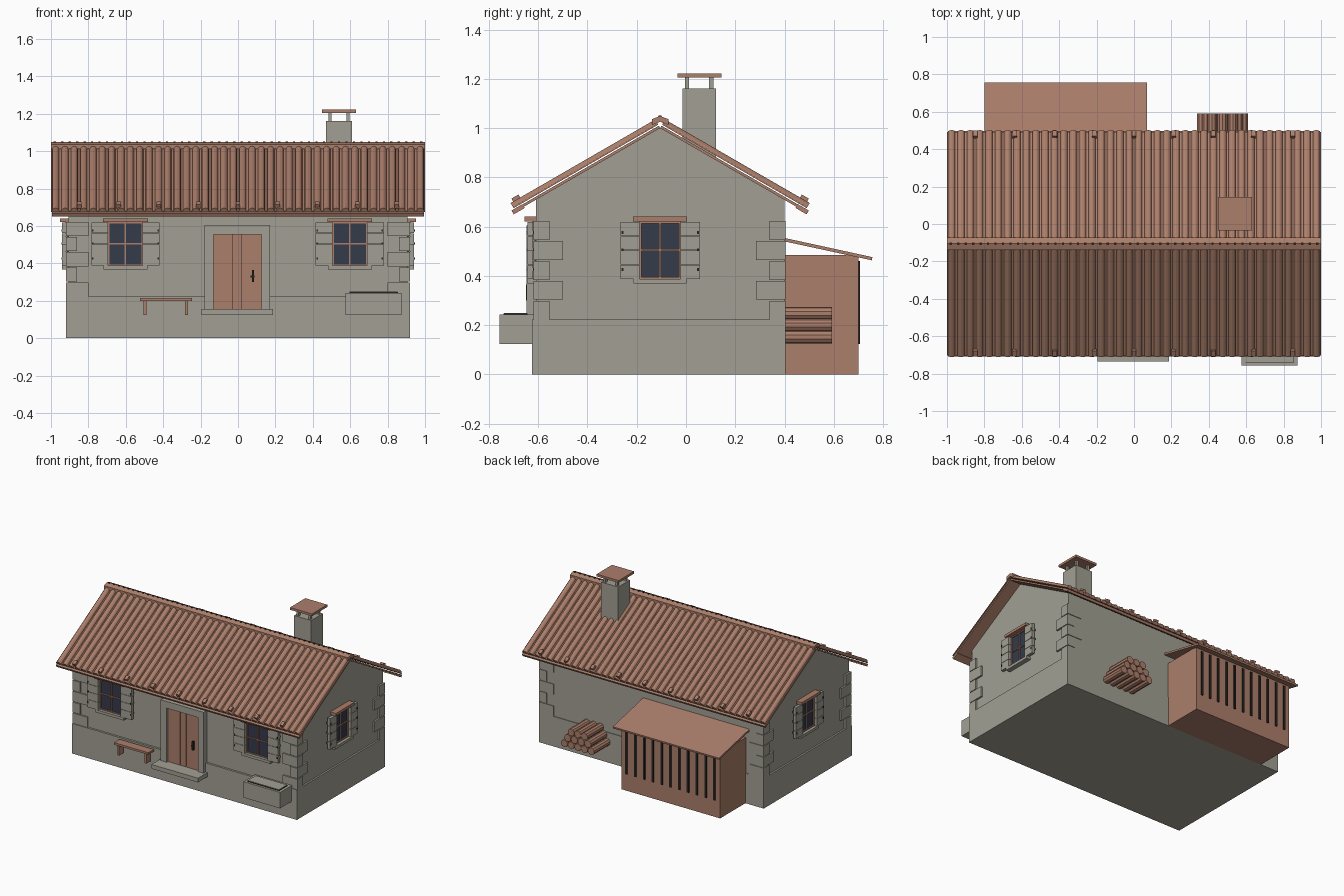
import bpy, bmesh, math
from mathutils import Matrix

if "Cube" in bpy.data.objects:
    bpy.data.objects.remove(bpy.data.objects["Cube"])


def material(name, rgb):
    m = bpy.data.materials.new(name)
    m.diffuse_color = (*rgb, 1)
    m.use_nodes = True
    m.node_tree.nodes["Principled BSDF"].inputs["Base Color"].default_value = m.diffuse_color
    return m


STONE = material("grey stone", (0.36, 0.35, 0.295))
WOOD = material("red brown wood", (0.41, 0.21, 0.145))
GLASS = material("dark blue glass", (0.035, 0.043, 0.07))
IRON = material("black iron", (0.02, 0.018, 0.016))
YC = -0.105          # ridge line in y
I = Matrix.Identity(4)


def finish(name, bm, mat, m=I):
    bm.transform(m)
    bmesh.ops.recalc_face_normals(bm, faces=bm.faces)
    me = bpy.data.meshes.new(name)
    bm.to_mesh(me)
    bm.free()
    me.materials.append(mat)
    ob = bpy.data.objects.new(name, me)
    bpy.context.collection.objects.link(ob)
    return ob


def boxes(name, mat, items, m=I):
    """items: (x0, x1, y0, y1, z0, z1)"""
    bm = bmesh.new()
    for x0, x1, y0, y1, z0, z1 in items:
        t = Matrix.Translation(((x0 + x1) / 2, (y0 + y1) / 2, (z0 + z1) / 2))
        s = Matrix.Diagonal((abs(x1 - x0), abs(y1 - y0), abs(z1 - z0), 1))
        bmesh.ops.create_cube(bm, size=1, matrix=t @ s)
    return finish(name, bm, mat, m)


def prism(name, mat, profiles, a, b, m=I):
    """Extrude (y, z) profiles along x from a to b."""
    bm = bmesh.new()
    for pts in profiles:
        f = bm.faces.new([bm.verts.new((a, y, z)) for y, z in pts])
        g = bmesh.ops.extrude_face_region(bm, geom=[f])["geom"]
        vs = [v for v in g if isinstance(v, bmesh.types.BMVert)]
        bmesh.ops.translate(bm, verts=vs, vec=(b - a, 0, 0))
    return finish(name, bm, mat, m)


# Walls, plinth and corner stones
boxes("plinth", STONE, [(-0.92, 0.92, -0.625, 0.405, 0, 0.222)])
prism("gabled_walls", STONE,
      [[(-0.61, 0.2), (0.40, 0.2), (0.40, 0.709), (YC, 1.0), (-0.61, 0.709)]], -0.907, 0.907)
quoins = []
for sx in (-1, 1):
    for y, sy in ((-0.62, 1), (0.405, -1)):
        for i in range(5):
            lx, ly = (0.12, 0.065) if i % 2 == 0 else (0.06, 0.12)
            z = 0.222 + i * 0.081
            quoins.append((sx * 0.92, sx * (0.92 - lx), y, y + sy * ly, z, z + 0.076))
boxes("corner_stones", STONE, quoins)

# Roof: a thin deck with rounded tile rows above it on each slope
C, S = math.cos(math.radians(30)), 0.5
N, L = 40, 0.678
pitch = 2 / N
for side, label in ((-1, "front"), (1, "back")):
    slope = Matrix(((1, 0, 0, 0), (0, side * C, side * S, YC), (0, -S, C, 1.0), (0, 0, 0, 1)))
    boxes(label + "_roof_deck", WOOD, [(-0.995, 0.995, 0, L, 0, 0.011),
                                       (-0.995, 0.995, L - 0.04, L + 0.012, -0.006, 0.012)], slope)
    # channel strip plus half-round cover for every row
    rows = []
    for i in range(N):
        xc = -1 + pitch * (i + 0.5)
        arch = [(xc + 0.019 * math.cos(math.pi * k / 6), 0.022 + 0.018 * math.sin(math.pi * k / 6))
                for k in range(7)]
        rows.append(arch + [(xc - 0.019, 0.016), (xc + 0.019, 0.016)])
    swap = Matrix(((0, 1, 0, 0), (1, 0, 0, 0), (0, 0, 1, 0), (0, 0, 0, 1)))
    prism(label + "_roof_tiles", WOOD, rows, 0.0, L, slope @ swap)
    boxes(label + "_tile_channels", WOOD, [(-1, 1, 0, L, 0.016, 0.021)], slope)
    boxes(label + "_eave_clips", WOOD,
          [(k * 0.2125 - 0.012, k * 0.2125 + 0.012, L - 0.045, L - 0.012, 0.03, 0.054)
           for k in range(-4, 5)], slope)

# Ridge cap with a row of studs
prism("ridge_cap", WOOD, [[(YC - 0.034, 1.012), (YC - 0.034, 1.036), (YC, 1.049),
                           (YC + 0.034, 1.036), (YC + 0.034, 1.012), (YC, 1.026)]], -1, 1)
boxes("ridge_studs", IRON, [(-0.98 + k * 0.04 - 0.006, -0.98 + k * 0.04 + 0.006,
                             YC - 0.006, YC + 0.006, 1.04, 1.051) for k in range(50)])

# Chimney
boxes("chimney_stack", STONE, [(0.47, 0.61, -0.015, 0.122, 0.8, 1.16)])
boxes("chimney_posts", STONE, [(x, x + 0.018, y, y + 0.018, 1.16, 1.207)
                               for x in (0.483, 0.579) for y in (-0.005, 0.094)])
boxes("chimney_cap", WOOD, [(0.45, 0.63, -0.035, 0.145, 1.205, 1.222)])


# Windows: local x along the wall, -y outwards
def window(label, m, half, sw):
    z0, z1 = 0.388, 0.62
    zm = (z0 + z1) / 2
    boxes(label + "_glass", GLASS, [(-half, half, -0.006, 0.01, z0, z1)], m)
    t = 0.007
    boxes(label + "_frame", WOOD, [(-half, -half + t, -0.014, 0, z0, z1),
                                   (half - t, half, -0.014, 0, z0, z1),
                                   (-half, half, -0.014, 0, z0, z0 + t),
                                   (-half, half, -0.014, 0, z1 - t, z1),
                                   (-0.004, 0.004, -0.014, 0, z0, z1),
                                   (-half, half, -0.0135, 0, zm - 0.004, zm + 0.004)], m)
    boxes(label + "_lintel", WOOD, [(-half - 0.027, half + 0.027, -0.045, 0, z1, z1 + 0.02)], m)
    boxes(label + "_sill", STONE, [(-half - 0.025, half + 0.025, -0.035, 0, z0 - 0.02, z0)], m)
    shutters, hinges = [], []
    for s in (-1, 1):
        a, b = s * half, s * (half + sw)
        for k in range(4):
            h = (z1 - z0) / 4
            shutters.append((a, b, -0.034, -0.012, z0 + k * h, z0 + (k + 1) * h - 0.002))
        hinges += [(b - s * 0.012, b - s * 0.004, -0.038, 0, z, z + 0.012) for z in (0.42, 0.5, 0.57)]
    boxes(label + "_shutters", STONE, shutters, m)
    boxes(label + "_hinges", IRON, hinges, m)


T, R = Matrix.Translation, Matrix.Rotation
window("front_left_window", T((-0.602, -0.61, 0)), 0.0925, 0.09)
window("front_right_window", T((0.598, -0.61, 0)), 0.0925, 0.09)
window("right_window", T((0.907, YC, 0)) @ R(math.pi / 2, 4, "Z"), 0.083, 0.078)
window("left_window", T((-0.907, YC, 0)) @ R(-math.pi / 2, 4, "Z"), 0.083, 0.078)

# Door with surround, step and handle
boxes("door_surround", STONE, [(-0.18, -0.13, -0.648, -0.6, 0.155, 0.605),
                               (0.125, 0.172, -0.648, -0.6, 0.155, 0.605),
                               (-0.13, 0.125, -0.648, -0.6, 0.555, 0.605)])
boxes("door_backing", IRON, [(-0.13, 0.125, -0.628, -0.6, 0.155, 0.555)])
boxes("door_planks", WOOD, [(a, b, -0.634, -0.61, 0.155, 0.555)
                            for a, b in ((-0.13, -0.03), (-0.026, 0.018), (0.022, 0.125))])
boxes("door_handle", IRON, [(0.076, 0.086, -0.65, -0.63, 0.3, 0.365),
                            (0.068, 0.088, -0.644, -0.63, 0.325, 0.335)])
boxes("door_step", STONE, [(-0.195, 0.187, -0.735, -0.62, 0.124, 0.155)])

# Bench and trough in front
boxes("bench", WOOD, [(-0.525, -0.245, -0.7, -0.635, 0.2, 0.215),
                      (-0.505, -0.49, -0.69, -0.64, 0.124, 0.2),
                      (-0.283, -0.268, -0.69, -0.64, 0.124, 0.2)])
boxes("trough", STONE, [(0.575, 0.875, -0.757, -0.62, 0.124, 0.242),
                        (0.597, 0.853, -0.739, -0.645, 0.247, 0.25)])
boxes("trough_seam", IRON, [(0.595, 0.855, -0.741, -0.643, 0.24, 0.247)])

# Lean-to shed with slatted back
boxes("shed_body", WOOD, [(-0.77, 0.04, 0.40, 0.7, 0, 0.484)])
prism("shed_roof", WOOD, [[(0.39, 0.542), (0.755, 0.463), (0.757, 0.476), (0.39, 0.556)]], -0.8, 0.07)
boxes("shed_slots", IRON, [(-0.725 + k * 0.072 - 0.008, -0.725 + k * 0.072 + 0.008,
                            0.69, 0.707, 0.124, 0.46) for k in range(11)])

# Stacked firewood: rows of five, four and three
bm = bmesh.new()
r = 0.0275
for row in range(3):
    for k in range(5 - row):
        pos = (0.473 + (k - (4 - row) / 2) * 2 * r, 0.497, 0.152 + row * r * math.sqrt(3))
        bmesh.ops.create_cone(bm, cap_ends=True, segments=10, radius1=r * 0.98, radius2=r * 0.98,
                              depth=0.19, matrix=T(pos) @ R(math.pi / 2, 4, "X"))
finish("firewood", bm, WOOD)
